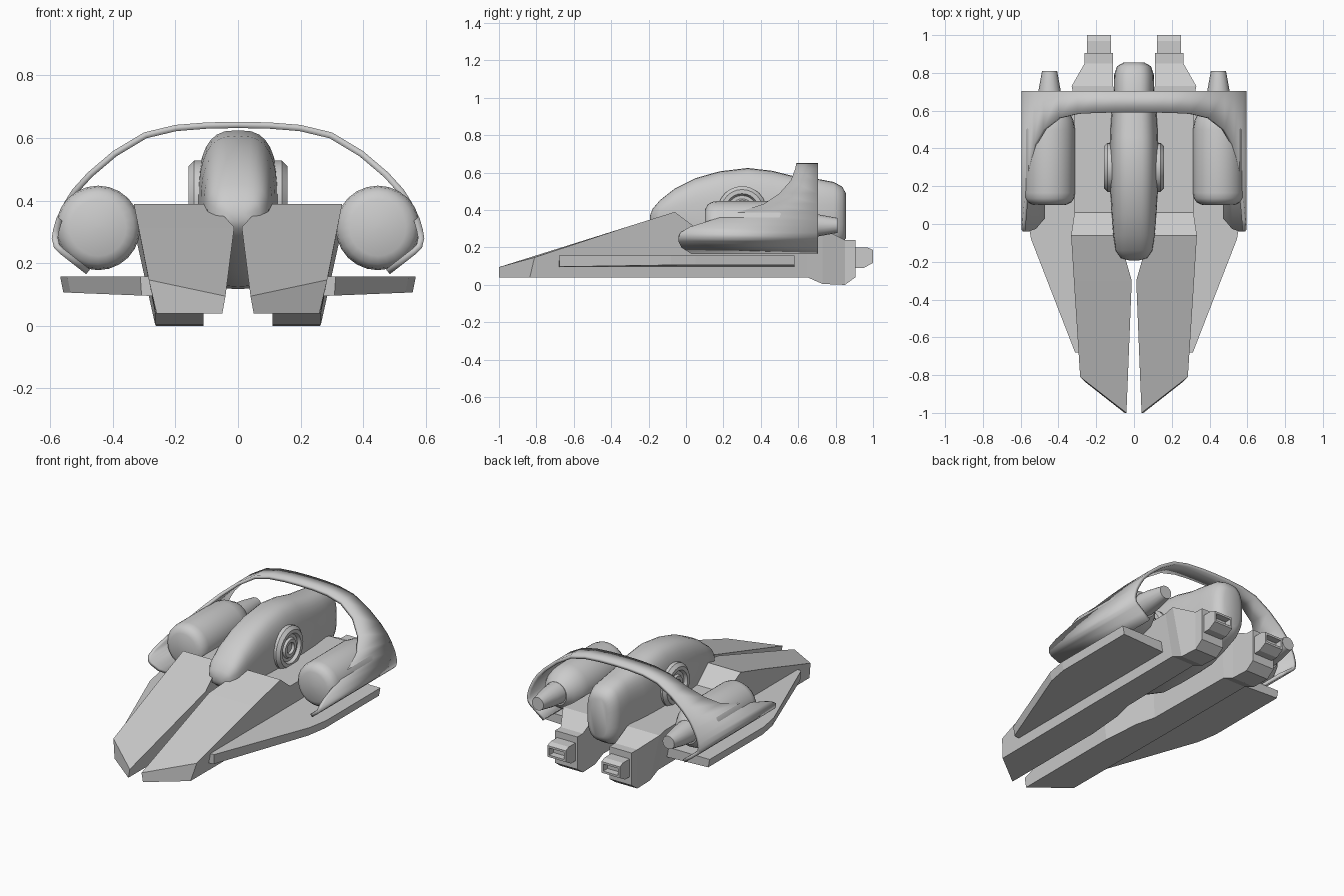
import bpy, bmesh, math
from mathutils import Vector

if "Cube" in bpy.data.objects:
    bpy.data.objects.remove(bpy.data.objects["Cube"])


def finish(name, bm, mirror=False, smooth=None):
    bmesh.ops.remove_doubles(bm, verts=bm.verts, dist=1e-5)
    bmesh.ops.recalc_face_normals(bm, faces=bm.faces)
    me = bpy.data.meshes.new(name)
    bm.to_mesh(me)
    bm.free()
    ob = bpy.data.objects.new(name, me)
    bpy.context.collection.objects.link(ob)
    if mirror:
        ob.modifiers.new("mirror", 'MIRROR')
    if smooth:
        bpy.ops.object.select_all(action='DESELECT')
        ob.select_set(True)
        bpy.context.view_layer.objects.active = ob
        bpy.ops.object.shade_smooth_by_angle(angle=math.radians(smooth))
    return ob


def loft(sections):
    """Skin closed rings of points and cap both ends."""
    bm = bmesh.new()
    rings = [[bm.verts.new(p) for p in s] for s in sections]
    n = len(rings[0])
    for a, b in zip(rings, rings[1:]):
        for i in range(n):
            j = (i + 1) % n
            bm.faces.new((a[i], a[j], b[j], b[i]))
    bm.faces.new(rings[0])
    bm.faces.new(rings[-1])
    return bm


def lathe(profile, center, axis, n=24):
    """Revolve (radius, distance) pairs around the x or y axis."""
    rings = []
    for r, d in profile:
        ring = []
        for i in range(n):
            a = 2 * math.pi * i / n
            u, v = r * math.cos(a), r * math.sin(a)
            ring.append(Vector((d, u, v) if axis == 'x' else (u, d, v)) + Vector(center))
        rings.append(ring)
    return loft(rings)


# forked hull: outer top, outer bottom, inner bottom, inner top per station
front = [(.285, -.81, .147), (.26, -.835, .04), (.05, -1, .04), (.04, -1, .095)]
stations = [  # y, (outer x, z), (outer x, z), (inner x, z), (inner x, z)
    (-.30, (.318, .315), (.263, .04), (.05, .04), (.012, .315)),
    (-.06, (.333, .39), (.265, .04), (.07, .04), (.08, .39)),
    (.06, (.315, .30), (.265, .04), (.10, .04), (.09, .30)),
    (.65, (.315, .30), (.265, .04), (.11, .04), (.10, .30)),
    (.73, (.33, .30), (.265, .005), (.11, .005), (.11, .30)),
    (.85, (.262, .24), (.262, 0), (.11, 0), (.11, .24)),
    (.905, (.262, .24), (.262, .04), (.11, .04), (.11, .24)),
]
finish("hull_prong", loft([front] + [[(x, y, z) for x, z in s] for y, *s in stations]), True)

# rear exhausts with recessed openings
side = [(.90, .20), (.97, .20), (1, .187), (1, .118), (.95, .09), (.90, .09)]
bm = loft([[(x, y, z) for y, z in side] for x in (.122, .248)])
bmesh.ops.recalc_face_normals(bm, faces=bm.faces)
back = [f for f in bm.faces if f.calc_center_median().y > .999]
bmesh.ops.inset_region(bm, faces=back, thickness=.018)
bmesh.ops.inset_region(bm, faces=back, thickness=.002, depth=-.04)
finish("rear_exhaust", bm, True)

# flat side wings
top = [(.26, -.68), (.312, -.68), (.545, -.08), (.568, .05), (.568, .58), (.26, .58)]
low = [(.26, -.68), (.308, -.675), (.535, -.08), (.558, .05), (.558, .58), (.26, .58)]
finish("side_wing", loft([
    [(x, y, .158) for x, y in top],
    [(x, y, .095 + .012 * (x - .26) / .3) for x, y in low]]), True)

# central fuselage: y, bottom, top, half width
body = [(-.192, .335, .37, .03), (-.18, .31, .405, .07), (-.14, .28, .452, .097),
        (-.06, .23, .515, .11), (.05, .17, .57, .119), (.18, .125, .607, .127),
        (.33, .117, .625, .13), (.46, .117, .61, .128), (.58, .12, .58, .122),
        (.70, .15, .567, .108), (.79, .19, .55, .105), (.835, .22, .525, .09),
        (.855, .25, .49, .055)]
rings = []
for y, lo, hi, w in body:
    ring = []
    for i in range(32):
        a = 2 * math.pi * i / 32
        c, s = math.cos(a), math.sin(a)
        e = 2 / 2.9
        ring.append((w * math.copysign(abs(c) ** e, c), y,
                     (lo + hi) / 2 + (hi - lo) / 2 * math.copysign(abs(s) ** e, s)))
    rings.append(ring)
finish("fuselage", loft(rings), smooth=50)

# round ports on the fuselage sides
port = [(.13, .10), (.13, .14), (.112, .158), (.09, .158), (.08, .14), (.062, .14),
        (.055, .152), (.035, .152), (.028, .138), (.001, .138)]
finish("side_port", lathe(port, (0, .30, .398), 'x'), True, 30)

# engine pods with tail cones
pod = [(.001, .10), (.09, .102), (.115, .115), (.13, .135), (.135, .165), (.135, .50),
       (.126, .55), (.10, .60), (.072, .63)]
finish("engine_pod", lathe(pod, (.447, 0, .313), 'y'), True, 40)
cone = [(.068, .62), (.06, .70), (.04, .81)]
finish("tail_cone", lathe(cone, (.447, 0, .318), 'y', 16), True, 40)

# arched shell: x, z, front edge y
arch = [(0, .652, .59), (.1, .65, .59), (.2, .642, .588), (.3, .618, .583), (.4, .558, .56),
        (.48, .49, .50), (.53, .435, .42), (.555, .395, .30), (.58, .345, .13),
        (.59, .31, .02), (.595, .28, -.03), (.588, .25, -.04), (.572, .233, -.04),
        (.53, .20, -.025), (.485, .165, .03)]
bm = bmesh.new()
pts = [(-x, z, y) for x, z, y in arch[:0:-1]] + arch
pairs = [(bm.verts.new((x, y, z)), bm.verts.new((x, .705, z))) for x, z, y in pts]
for (a, b), (c, d) in zip(pairs, pairs[1:]):
    bm.faces.new((a, b, d, c))
bm.normal_update()
shell_up = max(bm.faces, key=lambda f: f.calc_center_median().z).normal.z > 0
shell = finish("arched_shell", bm, smooth=35)
top_face = max(shell.data.polygons, key=lambda p: p.center.z)
mod = shell.modifiers.new("thickness", 'SOLIDIFY')
mod.thickness = .02
mod.offset = -1 if top_face.normal.z > 0 else 1
